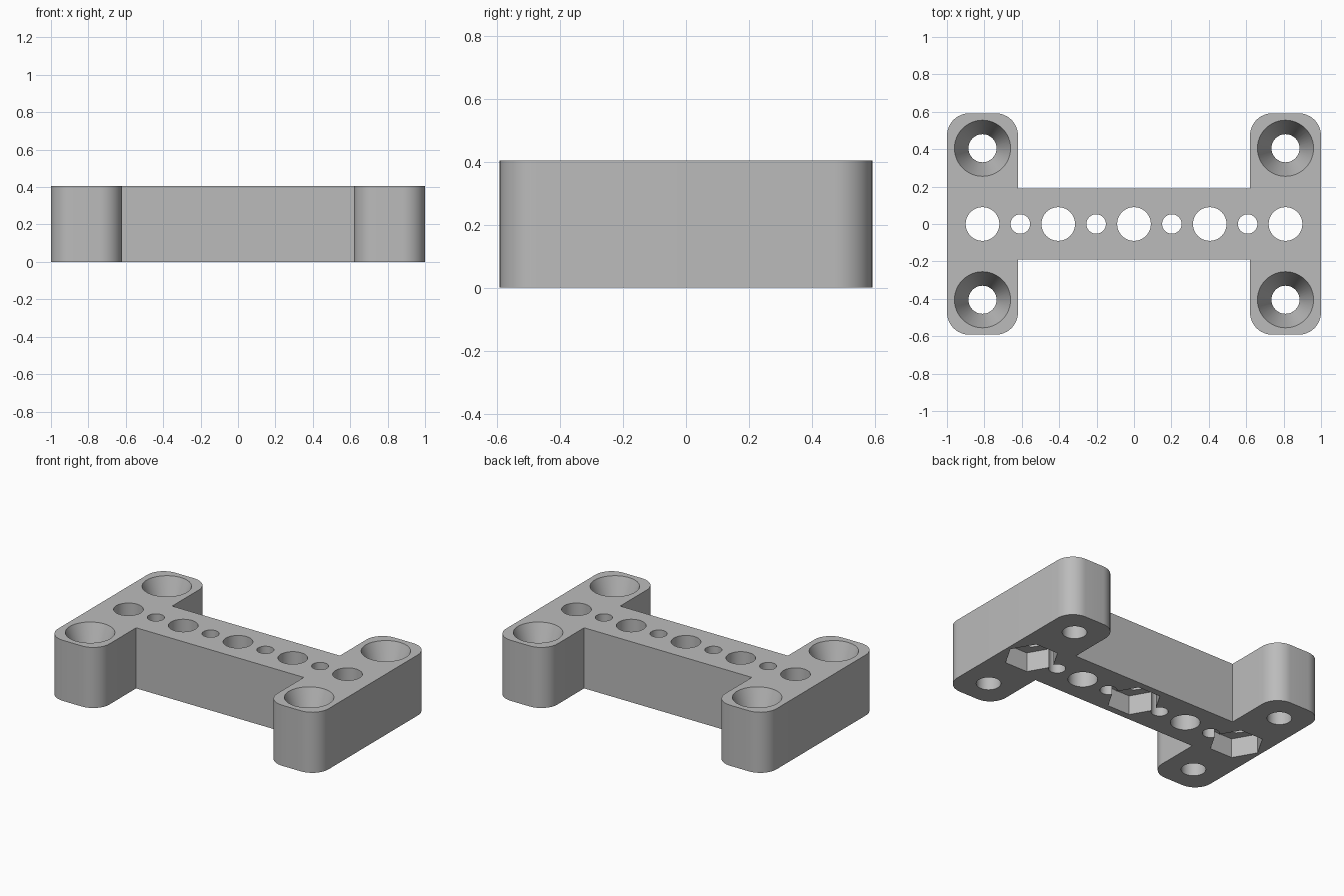
import bpy
import bmesh
import math
from mathutils import Matrix

default = bpy.data.objects.get("Cube")
if default:
    bpy.data.objects.remove(default, do_unlink=True)

HEIGHT, PITCH = 0.405, 0.405
NUT_DEPTH, SINK_DEPTH = 0.13, 0.2

grey = bpy.data.materials.new("plain_grey")
grey.use_nodes = True
colour = (0.5, 0.5, 0.5, 1)
grey.diffuse_color = colour
grey.node_tree.nodes["Principled BSDF"].inputs["Base Color"].default_value = colour


def make_object(name, bm):
    mesh = bpy.data.meshes.new(name)
    bm.to_mesh(mesh)
    bm.free()
    mesh.materials.append(grey)
    obj = bpy.data.objects.new(name, mesh)
    bpy.context.collection.objects.link(obj)
    return obj


def arc(cx, cy, r, start, steps=12):
    """Quarter circle used to round an outer corner."""
    angles = [start + math.pi / 2 * i / steps for i in range(steps + 1)]
    return [(cx + r * math.cos(a), cy + r * math.sin(a)) for a in angles]


def cutter(name, x, y, z0, z1, r0, r1, sides=48):
    """Upright cylinder, cone or prism from z0 to z1, subtracted from the bracket."""
    bm = bmesh.new()
    bmesh.ops.create_cone(bm, cap_ends=True, segments=sides, radius1=r0, radius2=r1,
                          depth=z1 - z0, matrix=Matrix.Translation((x, y, (z0 + z1) / 2)))
    if sides == 6:  # corners of the hexagon lie along the bar
        turn = Matrix.Rotation(math.pi / 6, 3, 'Z')
        bmesh.ops.rotate(bm, cent=(x, y, 0), matrix=turn, verts=bm.verts)
    obj = make_object(name, bm)
    obj.hide_render = True
    return obj


# H-shaped body: one quarter outline mirrored round, then extruded
quarter = [(0.62, 0.19)]
quarter = arc(0.88, 0.472, 0.12, 0) + arc(0.74, 0.472, 0.12, math.pi / 2) + quarter
half = quarter + [(-x, y) for x, y in reversed(quarter)]
outline = half + [(-x, -y) for x, y in half]
bm = bmesh.new()
base = bm.faces.new([bm.verts.new((x, y, 0)) for x, y in outline])
top = bmesh.ops.extrude_face_region(bm, geom=[base])
bmesh.ops.translate(bm, vec=(0, 0, HEIGHT),
                    verts=[v for v in top["geom"] if isinstance(v, bmesh.types.BMVert)])
bmesh.ops.recalc_face_normals(bm, faces=bm.faces)
bracket = make_object("bracket", bm)

cutters = []
# Row of alternating large and small holes along the bar
for i in range(-4, 5):
    radius = 0.09 if i % 2 == 0 else 0.052
    cutters.append(cutter("bar_hole", i * PITCH / 2, 0, -0.1, 0.5, radius, radius))
# Hexagonal nut pockets underneath
for i in (-1, 0, 1):
    cutters.append(cutter("nut_pocket", i * PITCH * 2, 0, -0.1, NUT_DEPTH, 0.167, 0.167, 6))
# Countersunk screw holes in the four feet
for sx in (-1, 1):
    for sy in (-1, 1):
        x, y = sx * PITCH * 2, sy * PITCH
        cutters.append(cutter("screw_hole", x, y, -0.1, 0.5, 0.075, 0.075))
        slope = 0.075 / SINK_DEPTH
        cutters.append(cutter("countersink", x, y, HEIGHT - SINK_DEPTH, HEIGHT + 0.02,
                              0.0751, 0.15 + slope * 0.02))

# Subtract every cutter in turn
bpy.context.view_layer.objects.active = bracket
for tool in cutters:
    mod = bracket.modifiers.new("cut", 'BOOLEAN')
    mod.operation = 'DIFFERENCE'
    mod.solver = 'EXACT'
    mod.object = tool
    bpy.ops.object.modifier_apply(modifier=mod.name)
    bpy.data.objects.remove(tool, do_unlink=True)

# Smooth the round walls while keeping the rims sharp
bpy.ops.object.select_all(action='DESELECT')
bracket.select_set(True)
bpy.ops.object.shade_smooth_by_angle(angle=math.radians(20))
